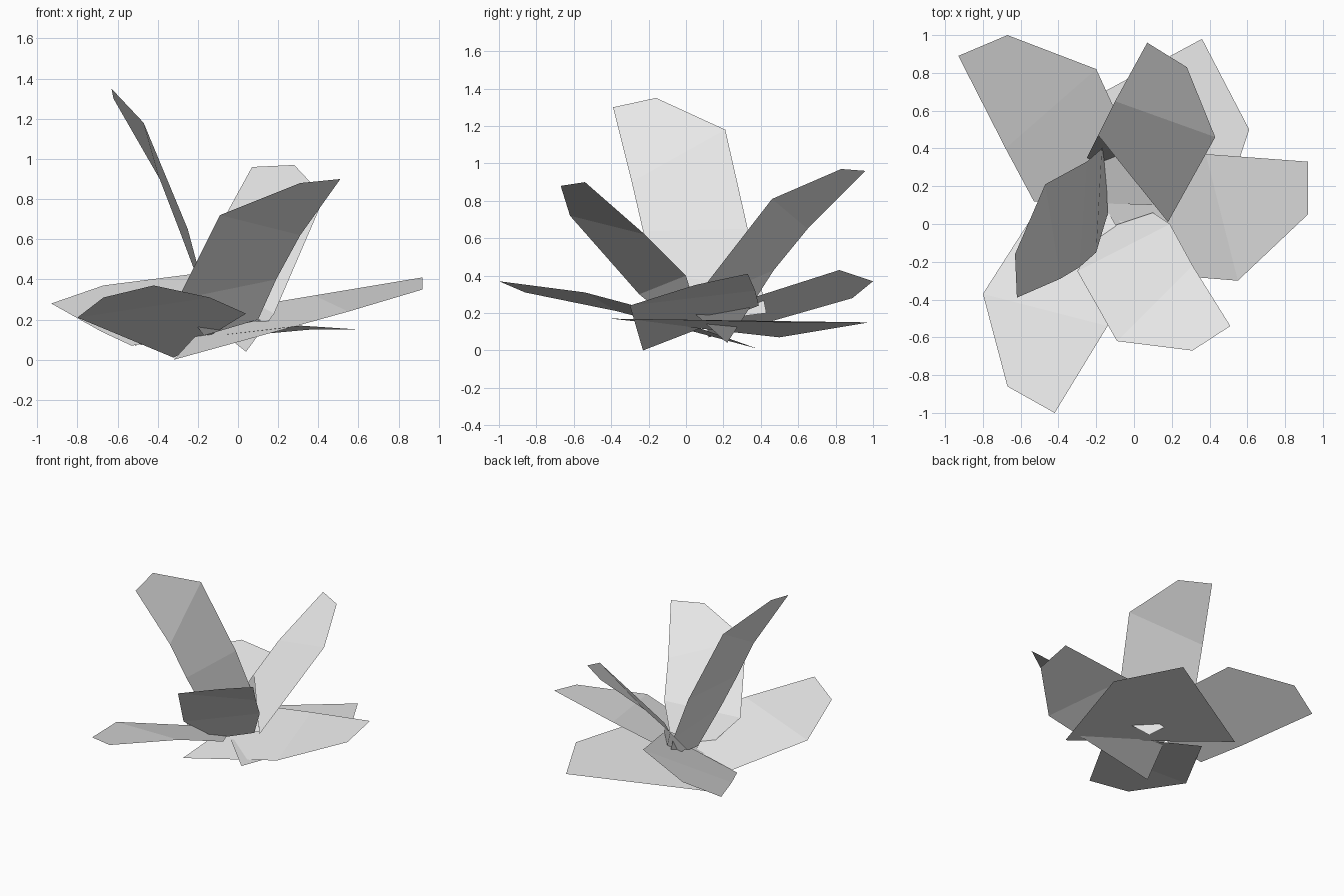
import bpy
import bmesh
from mathutils import Vector

default_cube = bpy.data.objects.get("Cube")
if default_cube:
    bpy.data.objects.remove(default_cube, do_unlink=True)


def make_material(name, colour):
    material = bpy.data.materials.new(name)
    material.use_nodes = True
    material.diffuse_color = colour
    shader = material.node_tree.nodes["Principled BSDF"]
    shader.inputs["Base Color"].default_value = colour
    shader.inputs["Roughness"].default_value = 0.8
    return material


pale_grey = make_material("pale grey", (0.8, 0.8, 0.8, 1))


def make_leaf(name, first_edge, second_edge):
    """Build a thin leaf as a strip between two edges, listed from tip to base."""
    bm = bmesh.new()
    first_row = [bm.verts.new(Vector(point)) for point in first_edge]
    second_row = [bm.verts.new(Vector(point)) for point in second_edge]
    for i in range(len(first_row) - 1):
        bm.faces.new((first_row[i], first_row[i + 1], second_row[i + 1], second_row[i]))
    bmesh.ops.recalc_face_normals(bm, faces=bm.faces)
    # The upper side of every leaf is its outside
    bm.normal_update()
    if sum(face.normal.z * face.calc_area() for face in bm.faces) < 0:
        bmesh.ops.reverse_faces(bm, faces=bm.faces)
    mesh = bpy.data.meshes.new(name)
    bm.to_mesh(mesh)
    bm.free()
    mesh.materials.append(pale_grey)
    leaf = bpy.data.objects.new(name, mesh)
    bpy.context.collection.objects.link(leaf)
    return leaf


# Tall leaves standing up from the middle
make_leaf(
    "tall_right_leaf",
    [(-.62, -.39, 1.3), (-.39, -.29, .9), (-.29, -.23, .64), (-.2, -.15, .4), (-.14, .05, .15)],
    [(-.63, -.16, 1.35), (-.47, .21, 1.18), (-.25, .33, .65), (-.17, .4, .35), (-.15, .43, .2)],
)
make_leaf(
    "tall_front_leaf",
    [(.31, -.67, .88), (-.09, -.62, .72), (-.3, -.25, .3), (-.17, -.03, .12)],
    [(.51, -.54, .9), (.31, -.22, .62), (.19, 0, .4), (.1, .06, .2)],
)
make_leaf(
    "tall_back_leaf",
    [(.07, .96, .96), (-.1, .65, .65), (-.19, .47, .43), (-.25, .35, .27)],
    [(.28, .83, .97), (.43, .46, .81), (.18, .01, .23), (.04, .22, .04)],
)

# Low leaves spreading outwards
make_leaf(
    "low_back_right_leaf",
    [(-.93, .89, .28), (-.68, .4, .14), (-.53, .12, .07)],
    [(-.67, 1, .37), (-.2, .82, .43), (.13, .1, .2)],
)
make_leaf(
    "low_left_leaf",
    [(.92, .33, .41), (.38, .37, .32), (-.1, .39, .24)],
    [(.92, .05, .35), (.55, -.3, .24), (-.32, -.23, 0)],
)
make_leaf(
    "low_front_right_leaf",
    [(-.67, -.86, .31), (-.8, -.37, .21), (-.32, .38, .01)],
    [(-.42, -1, .37), (-.14, -.54, .31), (.04, -.24, .23)],
)

# Flat leaf lying underneath the others
make_leaf(
    "flat_bottom_leaf",
    [(.36, .98, .15), (-.53, .5, .07)],
    [(.61, .5, .15), (.31, -.4, .17)],
)
